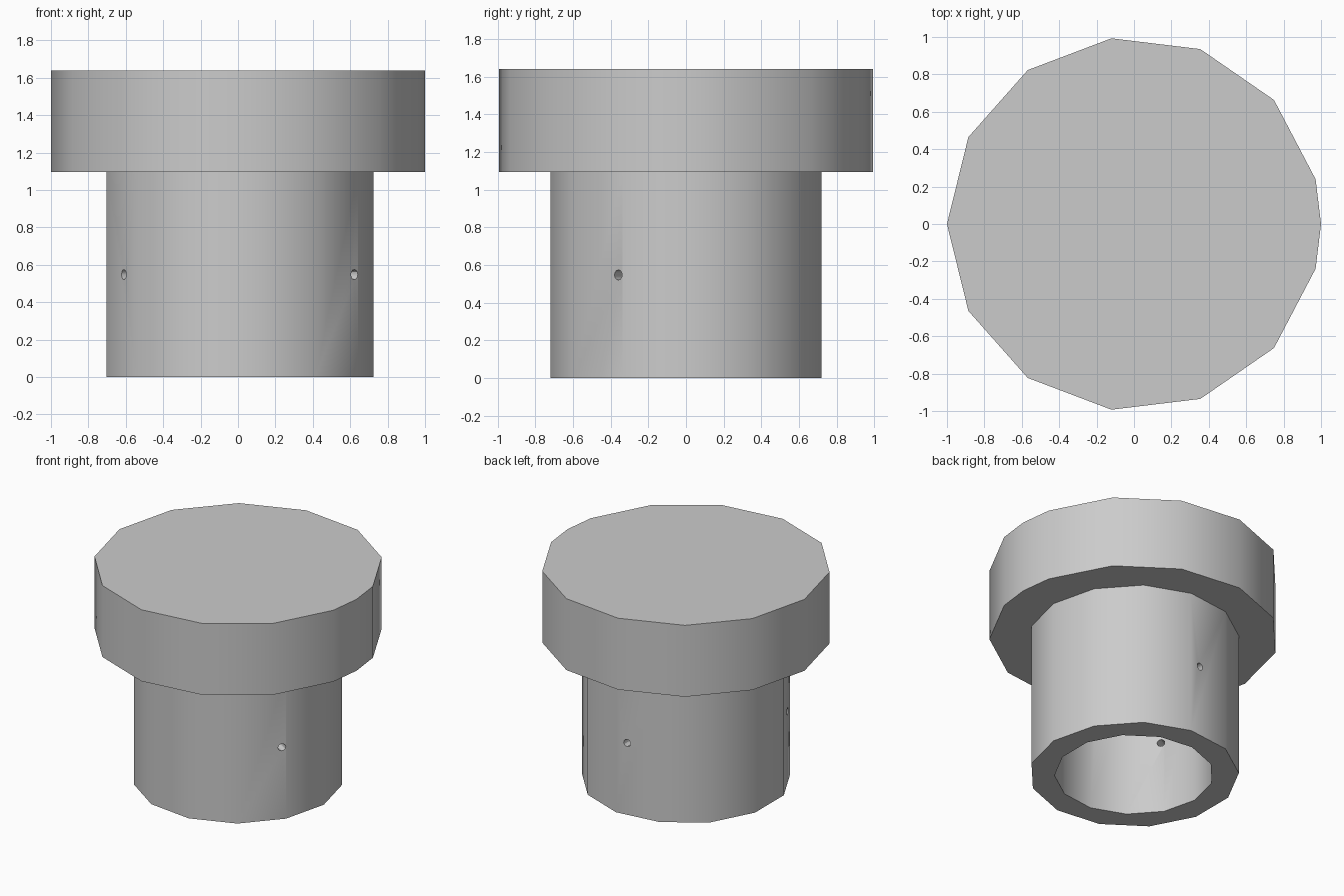
import bpy, bmesh
from math import pi, sin, cos, radians
from mathutils import Matrix

if "Cube" in bpy.data.objects:
    bpy.data.objects.remove(bpy.data.objects["Cube"])

SIDES = 13
SHAFT_TOP, CAP_TOP = 1.095, 1.64

grey = bpy.data.materials.new("light_grey")
grey.use_nodes = True
colour = (0.6, 0.6, 0.6, 1)
grey.diffuse_color = colour
grey.node_tree.nodes["Principled BSDF"].inputs["Base Color"].default_value = colour


def ring(radius, start):
    """Corners of a regular polygon, starting at the given angle."""
    return [(radius * cos(start + 2 * pi * k / SIDES),
             radius * sin(start + 2 * pi * k / SIDES)) for k in range(SIDES)]


def prism(name, points, bottom, top):
    """Upright solid with the given outline."""
    bm = bmesh.new()
    base = bm.faces.new([bm.verts.new((x, y, bottom)) for x, y in points])
    raised = bmesh.ops.extrude_face_region(bm, geom=[base])["geom"]
    verts = [v for v in raised if isinstance(v, bmesh.types.BMVert)]
    bmesh.ops.translate(bm, verts=verts, vec=(0, 0, top - bottom))
    bmesh.ops.recalc_face_normals(bm, faces=bm.faces)
    return finish(name, bm)


def finish(name, bm):
    mesh = bpy.data.meshes.new(name)
    bm.to_mesh(mesh)
    bm.free()
    mesh.materials.append(grey)
    obj = bpy.data.objects.new(name, mesh)
    bpy.context.collection.objects.link(obj)
    return obj


def activate(obj):
    bpy.ops.object.select_all(action='DESELECT')
    obj.select_set(True)
    bpy.context.view_layer.objects.active = obj


def cut(target, cutter):
    """Subtract the cutter from the target and remove the cutter."""
    cutter.hide_render = True
    mod = target.modifiers.new("cut", 'BOOLEAN')
    mod.operation = 'DIFFERENCE'
    mod.solver = 'EXACT'
    mod.object = cutter
    activate(target)
    bpy.ops.object.modifier_apply(modifier=mod.name)
    bpy.data.objects.remove(cutter)


# Hollow shaft
shaft = prism("hollow_shaft", ring(0.725, 0), 0, SHAFT_TOP)
cut(shaft, prism("bore_cutter", ring(0.55, pi), -0.1, SHAFT_TOP + 0.1))

# Three small radial holes through the shaft wall
for angle in (-30, 90, 210):
    bm = bmesh.new()
    bmesh.ops.create_cone(bm, cap_ends=True, segments=12, radius1=0.027,
                          radius2=0.027, depth=0.5)
    bm.transform(Matrix.Rotation(radians(angle), 4, 'Z')
                 @ Matrix.Translation((0.65, 0, SHAFT_TOP / 2))
                 @ Matrix.Rotation(pi / 2, 4, 'Y'))
    cut(shaft, finish("pin_hole_cutter", bm))

# Wide cap, with one extra corner on the +x side
outline = ring(1, pi)
outline.insert(SIDES // 2 + 1, (1, 0))
cap = prism("cap", outline, SHAFT_TOP, CAP_TOP)

for part in (shaft, cap):
    activate(part)
    bpy.ops.object.shade_smooth_by_angle(angle=radians(30))
